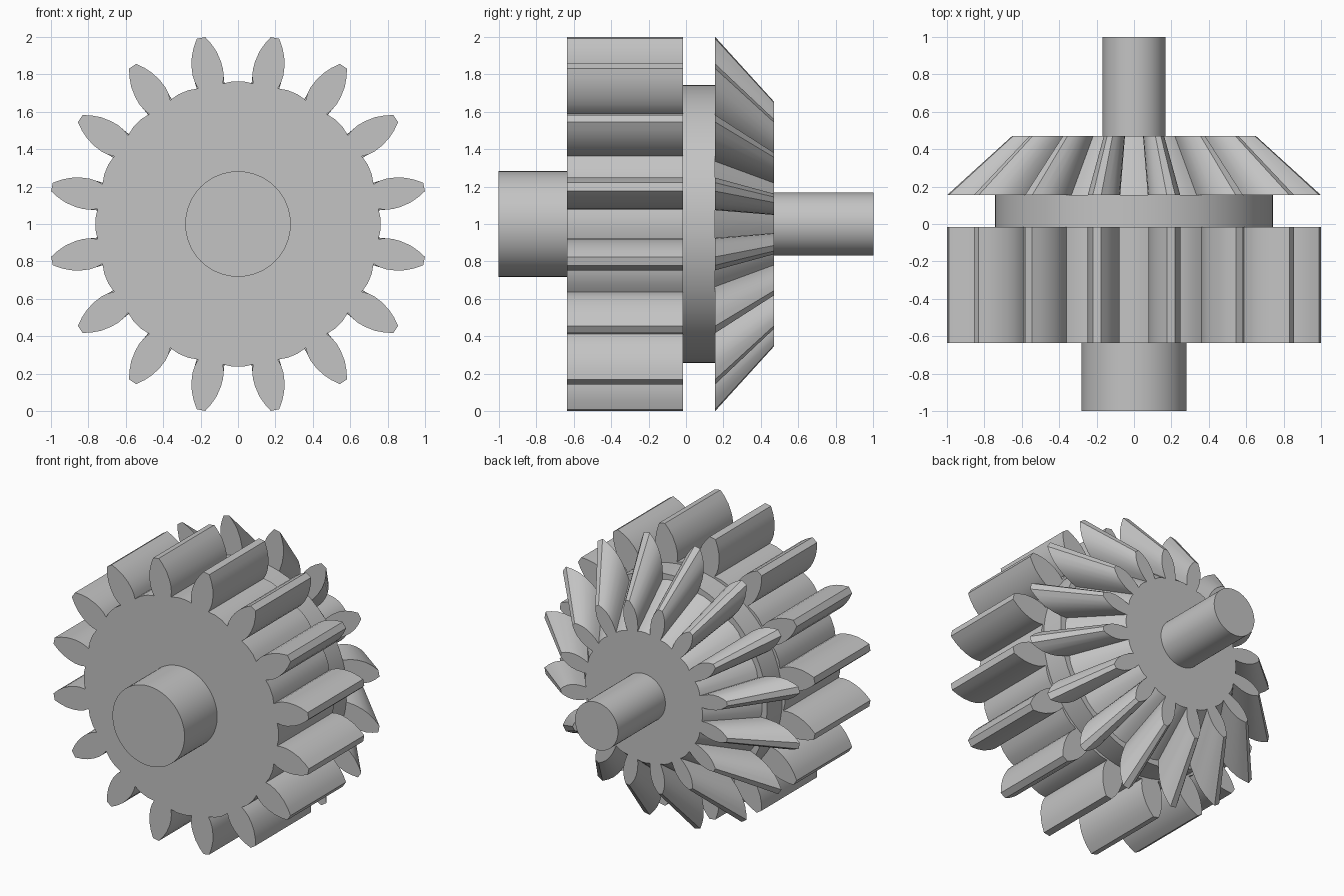
import bpy
import bmesh
import math

cube = bpy.data.objects.get("Cube")
if cube:
    bpy.data.objects.remove(cube, do_unlink=True)

TEETH = 16
AXIS_Z = 1.0
PITCH = 2 * math.pi / TEETH

# Half of one tooth, root to tip: (half width, distance from axis)
SPUR_TOOTH = [(0.067, 0.752), (0.078, 0.785), (0.083, 0.825), (0.08, 0.87),
              (0.068, 0.925), (0.048, 0.972), (0.023, 1.014)]
BEVEL_TOOTH = [(0.062, 0.695), (0.074, 0.75), (0.081, 0.81), (0.079, 0.87),
               (0.068, 0.925), (0.048, 0.972), (0.023, 1.014)]

steel = bpy.data.materials.new("grey_steel")
steel.use_nodes = True
GREY = (0.55, 0.55, 0.55, 1.0)
steel.diffuse_color = GREY
steel.node_tree.nodes["Principled BSDF"].inputs["Base Color"].default_value = GREY


def gear_outline(tooth, root):
    """Full outline in the plane across the axis, one tooth and gap at a time."""
    points = []
    for i in range(TEETH):
        a = (i + 0.5) * PITCH
        c, s = math.cos(a), math.sin(a)
        flank = [(r, -w) for w, r in tooth] + [(r, w) for w, r in reversed(tooth)]
        points += [(r * c - w * s, r * s + w * c) for r, w in flank]
        # floor of the gap that follows the tooth
        for k in (-0.1, 0.1):
            g = a + PITCH * (0.5 + k)
            points.append((root * math.cos(g), root * math.sin(g)))
    return points


def circle_outline(radius, sides=64):
    return [(radius * math.cos(2 * math.pi * i / sides),
             radius * math.sin(2 * math.pi * i / sides)) for i in range(sides)]


def loft(name, outline, y0, y1, end_scale=1.0):
    """Solid along y from an outline, optionally tapering to the far end."""
    bm = bmesh.new()
    front = [bm.verts.new((x, y0, AXIS_Z + z)) for x, z in outline]
    back = [bm.verts.new((x * end_scale, y1, AXIS_Z + z * end_scale))
            for x, z in outline]
    n = len(outline)
    bm.faces.new(front)
    bm.faces.new(back[::-1])
    for i in range(n):
        j = (i + 1) % n
        bm.faces.new((front[j], front[i], back[i], back[j]))
    bmesh.ops.recalc_face_normals(bm, faces=bm.faces)
    mesh = bpy.data.meshes.new(name)
    bm.to_mesh(mesh)
    bm.free()
    mesh.materials.append(steel)
    obj = bpy.data.objects.new(name, mesh)
    bpy.context.collection.objects.link(obj)
    return obj


parts = [
    loft("front_hub", circle_outline(0.282), -1.0, -0.635),
    loft("spur_gear", gear_outline(SPUR_TOOTH, 0.763), -0.635, -0.015),
    loft("spacer_disc", circle_outline(0.743), -0.015, 0.155),
    loft("bevel_gear", gear_outline(BEVEL_TOOTH, 0.705), 0.155, 0.47, 0.653),
    loft("rear_shaft", circle_outline(0.168), 0.47, 1.0),
]

# Smooth curved flanks, keep corners crisp
bpy.ops.object.select_all(action='DESELECT')
for part in parts:
    part.select_set(True)
bpy.context.view_layer.objects.active = parts[0]
bpy.ops.object.shade_smooth_by_angle(angle=math.radians(30))
